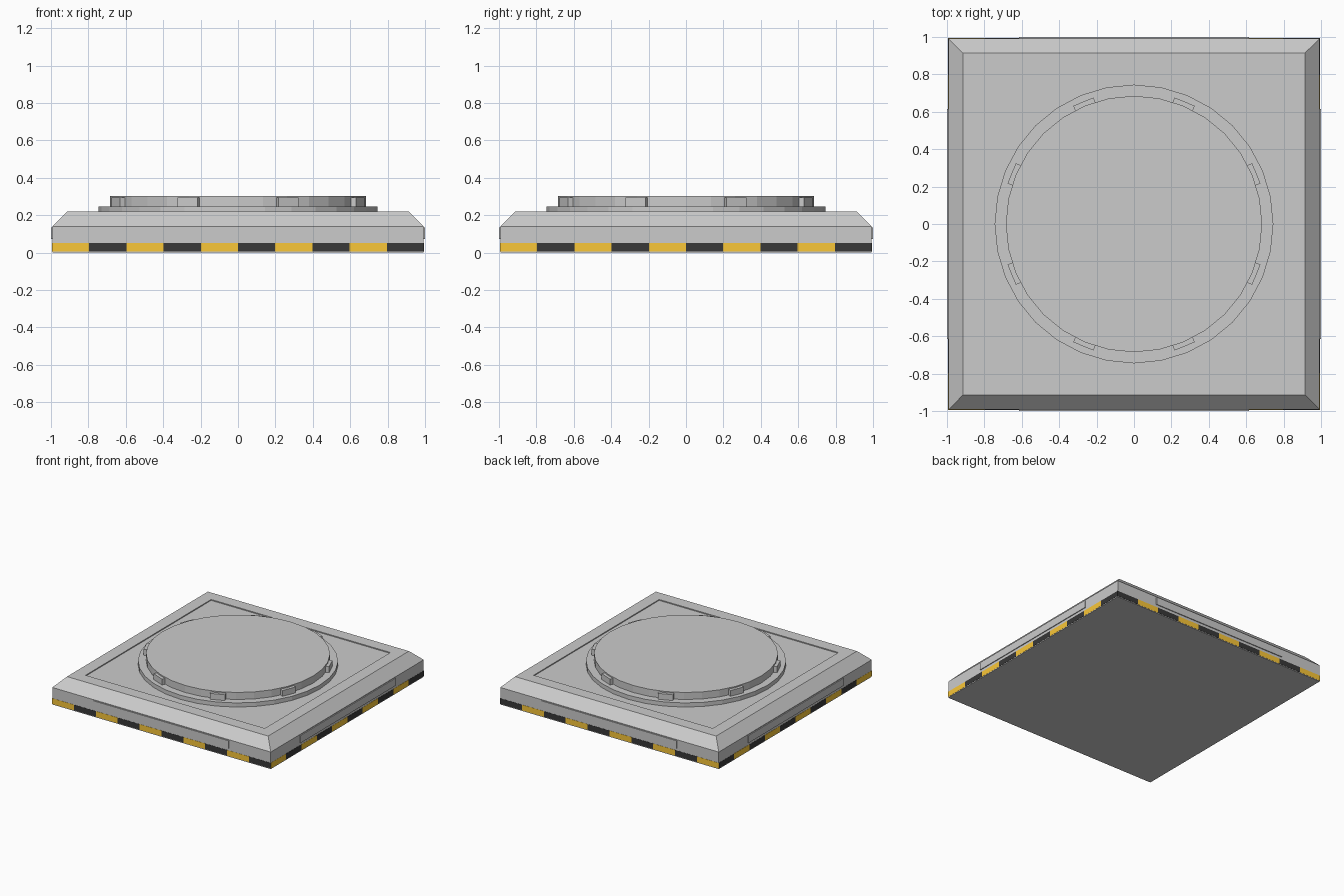
import bpy, bmesh, math
from mathutils import Matrix

if "Cube" in bpy.data.objects:
    bpy.data.objects.remove(bpy.data.objects["Cube"])


def finish(name, bm, material=None):
    bmesh.ops.recalc_face_normals(bm, faces=bm.faces)
    mesh = bpy.data.meshes.new(name)
    bm.to_mesh(mesh)
    bm.free()
    obj = bpy.data.objects.new(name, mesh)
    bpy.context.collection.objects.link(obj)
    if material:
        mesh.materials.append(material)
    return obj


def add_box(bm, lo, hi, turn=0.0):
    size = [b - a for a, b in zip(lo, hi)]
    mid = [(a + b) / 2 for a, b in zip(lo, hi)]
    m = (Matrix.Rotation(turn, 4, 'Z') @ Matrix.Translation(mid)
         @ Matrix.Diagonal((*size, 1)))
    bmesh.ops.create_cube(bm, size=1, matrix=m)


def disc(name, radius, z0, z1, sides=32):
    bm = bmesh.new()
    m = Matrix.Translation((0, 0, (z0 + z1) / 2))
    bmesh.ops.create_cone(bm, cap_ends=True, segments=sides, radius1=radius,
                          radius2=radius, depth=z1 - z0, matrix=m)
    return finish(name, bm)


def paint(name, rgb):
    mat = bpy.data.materials.new(name)
    mat.diffuse_color = (*rgb, 1)
    mat.use_nodes = True
    mat.node_tree.nodes["Principled BSDF"].inputs["Base Color"].default_value = mat.diffuse_color
    return mat


HALF = 0.993

# Base slab: square rings from bottom, over the bevel, into a shallow top recess
bm = bmesh.new()
rings = []
for h, z in [(HALF, 0), (HALF, 0.14), (0.914, 0.22), (0.815, 0.22), (0.815, 0.212)]:
    rings.append([bm.verts.new((sx * h, sy * h, z))
                  for sx, sy in ((-1, -1), (1, -1), (1, 1), (-1, 1))])
for a, b in zip(rings, rings[1:]):
    for i in range(4):
        j = (i + 1) % 4
        bm.faces.new((a[i], a[j], b[j], b[i]))
bm.faces.new(rings[0][::-1])
bm.faces.new(rings[-1])
finish("base_slab", bm)

# Raised side panels on all four sides
bm = bmesh.new()
for k in range(4):
    add_box(bm, (0.97, -0.615, 0.072), (1.0, 0.615, 0.134), k * math.pi / 2)
finish("side_panels", bm)

# Hazard stripes: ten per side, alternating along +x and +y
colours = [("yellow_stripes", paint("yellow_paint", (0.95, 0.57, 0.04))),
           ("black_stripes", paint("black_paint", (0.04, 0.04, 0.04)))]
out, z0, z1 = HALF + 0.0015, 0.006, 0.051
step = 2 * out / 10
for parity, (name, mat) in enumerate(colours):
    bm = bmesh.new()
    for i in range(parity, 10, 2):
        a = -out + i * step
        b = a + step
        for s in (-1, 1):
            lo, hi = sorted((s * (HALF - 0.001), s * out))
            add_box(bm, (a, lo, z0), (b, hi, z1))
            add_box(bm, (lo, a, z0), (hi, b, z1))
    finish(name, bm, mat)

# Round platform: lower ring and upper disc
disc("platform_ring", 0.745, 0.205, 0.246)
disc("platform_disc", 0.685, 0.246, 0.304)

# Eight clamp blocks around the disc
bm = bmesh.new()
for k in range(8):
    add_box(bm, (0.64, -0.058, 0.24), (0.708, 0.058, 0.294),
            math.radians(22.5 + 45 * k))
finish("clamp_blocks", bm)
